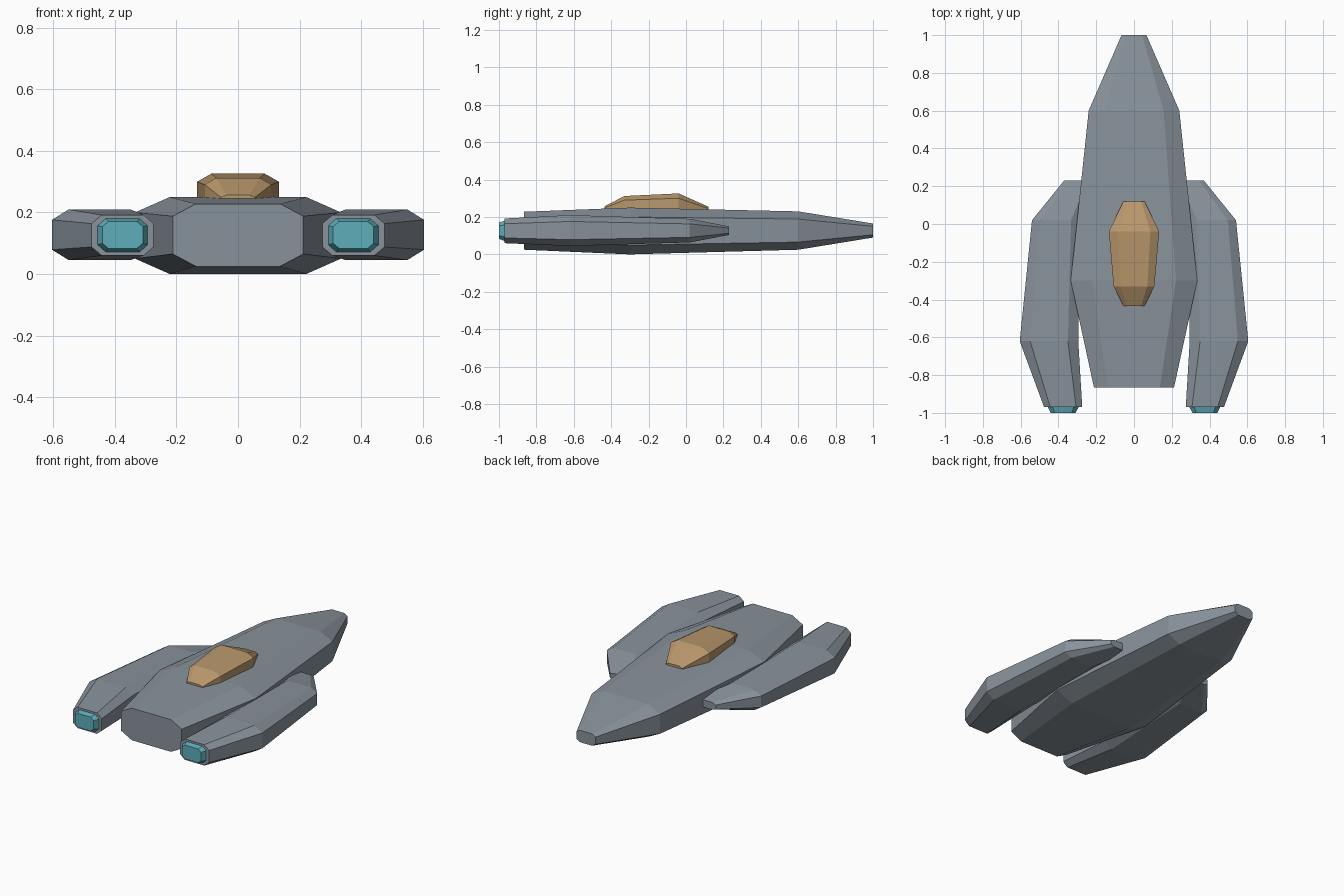
import bpy, bmesh

if "Cube" in bpy.data.objects:
    bpy.data.objects.remove(bpy.data.objects["Cube"])


def material(name, rgb):
    m = bpy.data.materials.new(name)
    m.diffuse_color = (*rgb, 1)
    m.use_nodes = True
    m.node_tree.nodes["Principled BSDF"].inputs["Base Color"].default_value = m.diffuse_color
    return m


grey = material("hull grey", (0.25, 0.29, 0.33))
tan = material("canopy tan", (0.48, 0.31, 0.15))
teal = material("engine teal", (0.11, 0.42, 0.49))


def loft(name, sections, mat, side=1):
    """Loft chamfered rectangles: (y, centre x, half width, z low, z high, chamfer x, chamfer z)."""
    bm = bmesh.new()
    rings = []
    for y, cx, w, lo, hi, cw, ch in sections:
        pts = [(w, lo + ch), (w, hi - ch), (w - cw, hi), (cw - w, hi),
               (-w, hi - ch), (-w, lo + ch), (cw - w, lo), (w - cw, lo)]
        rings.append([bm.verts.new((side * (cx + x), y, z)) for x, z in pts])
    for a, b in zip(rings, rings[1:]):
        for i in range(8):
            j = (i + 1) % 8
            bm.faces.new((a[i], a[j], b[j], b[i]))
    bm.faces.new(rings[0])
    bm.faces.new(rings[-1])
    bmesh.ops.recalc_face_normals(bm, faces=bm.faces)
    me = bpy.data.meshes.new(name)
    bm.to_mesh(me)
    bm.free()
    me.materials.append(mat)
    ob = bpy.data.objects.new(name, me)
    bpy.context.collection.objects.link(ob)
    return ob


# Main hull, rear to nose
loft("hull", [
    (-0.865, 0, 0.212, 0.025, 0.228, 0.075, 0.04),
    (-0.30, 0, 0.335, 0.0, 0.25, 0.113, 0.05),
    (0.60, 0, 0.24, 0.025, 0.23, 0.083, 0.041),
    (1.0, 0, 0.066, 0.09, 0.165, 0.023, 0.015)], grey)

# Canopy, its lower half sunk into the hull
loft("canopy", [
    (-0.435, 0, 0.055, 0.215, 0.257, 0.018, 0.008),
    (-0.33, 0, 0.108, 0.2, 0.312, 0.038, 0.022),
    (-0.04, 0, 0.133, 0.2, 0.326, 0.046, 0.026),
    (0.12, 0, 0.056, 0.2, 0.255, 0.018, 0.01)], tan)

# Engine pods and their glowing nozzles
for label, s in (("right", 1), ("left", -1)):
    loft(label + "_engine_pod", [
        (-0.97, 0.375, 0.101, 0.06, 0.192, 0.033, 0.028),
        (-0.62, 0.45, 0.155, 0.045, 0.21, 0.055, 0.034),
        (0.02, 0.415, 0.125, 0.064, 0.19, 0.043, 0.027),
        (0.23, 0.295, 0.075, 0.104, 0.15, 0.026, 0.009)], grey, s)
    loft(label + "_engine_nozzle", [
        (-1.0, 0.375, 0.066, 0.083, 0.171, 0.02, 0.017),
        (-0.965, 0.375, 0.084, 0.07, 0.181, 0.027, 0.024)], teal, s)
